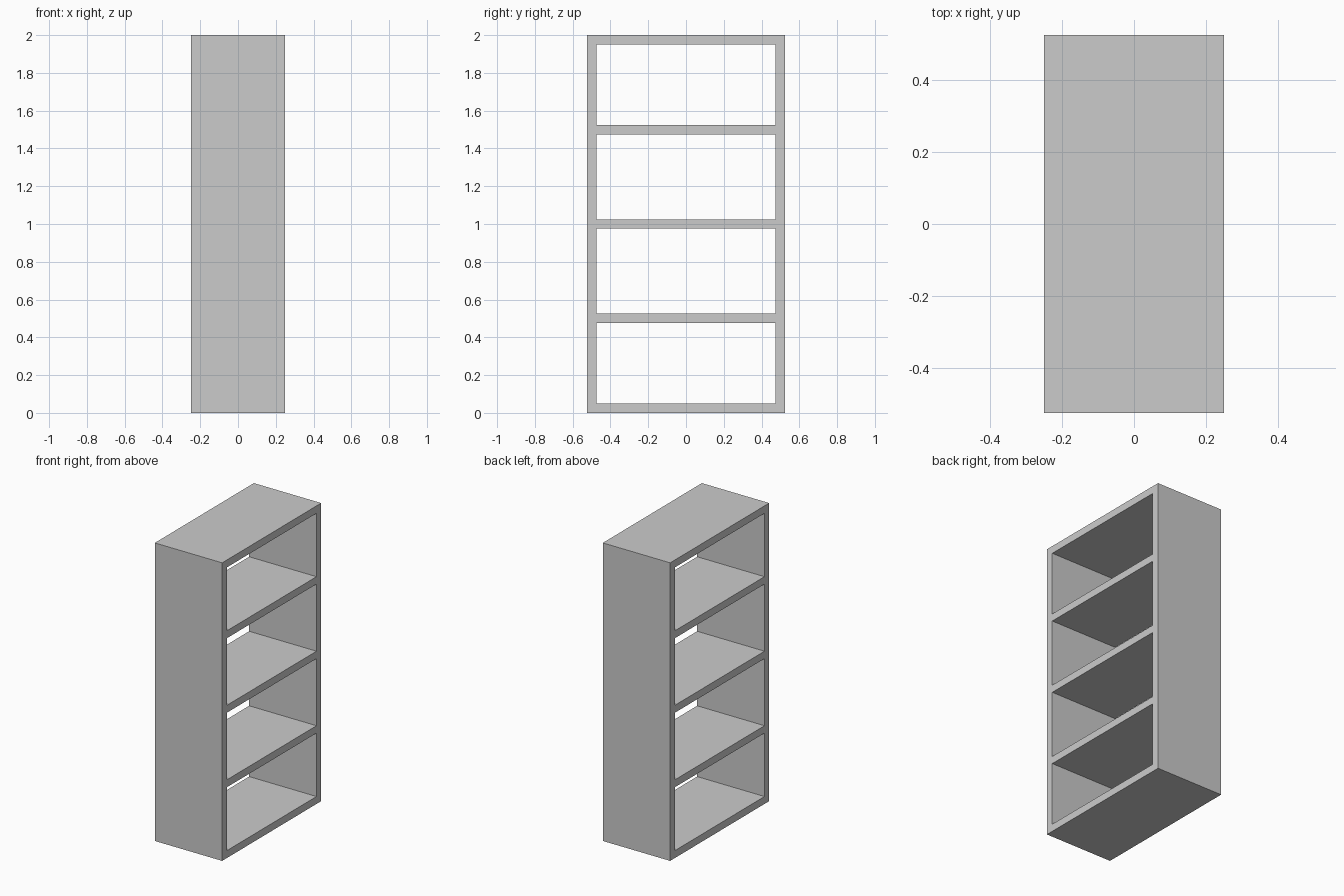
import bpy, bmesh, math

if "Cube" in bpy.data.objects:
    bpy.data.objects.remove(bpy.data.objects["Cube"])

D, W, H, T = 0.5, 1.05, 2.0, 0.05      # depth (x), width (y), height (z), board thickness
SHELVES = [0.5, 1.0, 1.5]              # shelf centre heights

# Board edges seen from the open side: upright lines in y, board lines in z
ys = [-W / 2, -W / 2 + T, W / 2 - T, W / 2]
zs = [0, T] + [z + s * T / 2 for z in SHELVES for s in (-1, 1)] + [H - T, H]

# Front outline of the frame: every cell is board except the four openings
bm = bmesh.new()
grid = [[bm.verts.new((D / 2, y, z)) for z in zs] for y in ys]
for i in range(len(ys) - 1):
    for j in range(len(zs) - 1):
        if not (i == 1 and j % 2 == 1):
            bm.faces.new((grid[i][j], grid[i + 1][j], grid[i + 1][j + 1], grid[i][j + 1]))

# Extrude through the full depth: uprights, top, bottom and shelves, open front and back
ext = bmesh.ops.extrude_face_region(bm, geom=bm.faces[:], use_keep_orig=True)
moved = [g for g in ext["geom"] if isinstance(g, bmesh.types.BMVert)]
bmesh.ops.translate(bm, verts=moved, vec=(-D, 0, 0))
bmesh.ops.recalc_face_normals(bm, faces=bm.faces[:])

# Merge the outer side strips into clean flat panels
outer = [e for e in bm.edges if len(e.link_faces) == 2
         and e.calc_face_angle() < 0.01
         and abs(e.verts[0].co.x - e.verts[1].co.x) > D / 2]
bmesh.ops.dissolve_edges(bm, edges=outer, use_verts=False)

mesh = bpy.data.meshes.new("bookcase_frame")
bm.to_mesh(mesh)
bm.free()
bookcase = bpy.data.objects.new("bookcase_frame", mesh)
bpy.context.collection.objects.link(bookcase)
